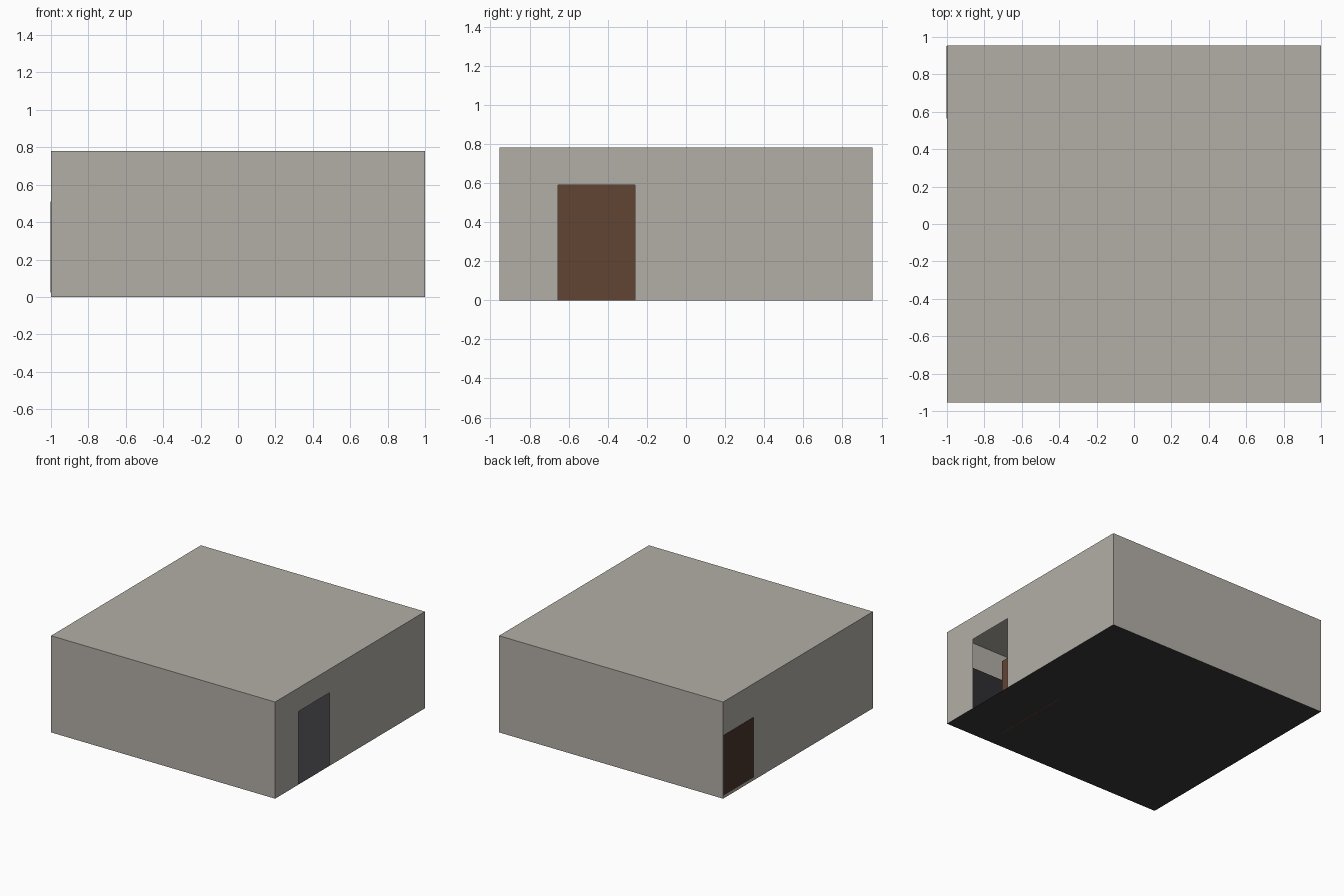
import bpy
import bmesh

if "Cube" in bpy.data.objects:
    bpy.data.objects.remove(bpy.data.objects["Cube"])

HX, HY, H = 1.0, 0.955, 0.78      # room half-sizes and height
DOOR = (-0.655, -0.26, 0.59)      # doorway y range and height


def material(name, rgb):
    m = bpy.data.materials.new(name)
    m.diffuse_color = (*rgb, 1)
    m.use_nodes = True
    m.node_tree.nodes["Principled BSDF"].inputs["Base Color"].default_value = m.diffuse_color
    return m


def add_object(name, bm, mat):
    me = bpy.data.meshes.new(name)
    bm.to_mesh(me)
    bm.free()
    me.materials.append(mat)
    ob = bpy.data.objects.new(name, me)
    bpy.context.collection.objects.link(ob)
    return ob


def sheet(name, points, mat):
    """Single flat polygon, wound to face outward."""
    bm = bmesh.new()
    bm.faces.new([bm.verts.new(p) for p in points])
    return add_object(name, bm, mat)


def box(name, lo, hi, mat):
    bm = bmesh.new()
    bmesh.ops.create_cube(bm, size=1)
    for v in bm.verts:
        v.co = [(a + b) / 2 + c * (b - a) for a, b, c in zip(lo, hi, v.co)]
    return add_object(name, bm, mat)


plaster = material("plaster", (0.45, 0.42, 0.38))
floor_dark = material("floor_dark", (0.038, 0.038, 0.043))
wood = material("wood", (0.12, 0.056, 0.033))
dark_wood = material("dark_wood", (0.066, 0.036, 0.027))
charcoal = material("charcoal", (0.028, 0.028, 0.034))

# Room shell: thin sheets
sheet("floor", [(-HX, HY, 0), (HX, HY, 0), (HX, -HY, 0), (-HX, -HY, 0)], floor_dark)
sheet("ceiling", [(-HX, -HY, H), (HX, -HY, H), (HX, HY, H), (-HX, HY, H)], plaster)
sheet("front_wall", [(-HX, -HY, 0), (HX, -HY, 0), (HX, -HY, H), (-HX, -HY, H)], plaster)
sheet("back_wall", [(HX, HY, 0), (-HX, HY, 0), (-HX, HY, H), (HX, HY, H)], plaster)
sheet("left_wall", [(-HX, HY, 0), (-HX, -HY, 0), (-HX, -HY, H), (-HX, HY, H)], plaster)

# Right wall with the doorway cut into its outline
d0, d1, dh = DOOR
outline = [(-HY, 0), (d0, 0), (d0, dh), (d1, dh), (d1, 0), (HY, 0), (HY, H), (-HY, H)]
sheet("right_wall", [(HX, y, z) for y, z in outline], plaster)

# Screen standing just inside the doorway, its foot barely through the floor
box("entrance_screen", (0.597, -0.79, -0.001), (0.609, -0.14, 0.605), wood)

# Cabinet in the back left corner, its back barely through the left wall
box("corner_cabinet", (-1.002, 0.565, 0.025), (-0.88, 0.953, 0.51), dark_wood)

# Dark cabinet along the front wall
box("wall_cabinet", (0.40, -0.95, 0.01), (0.95, -0.85, 0.49), charcoal)
